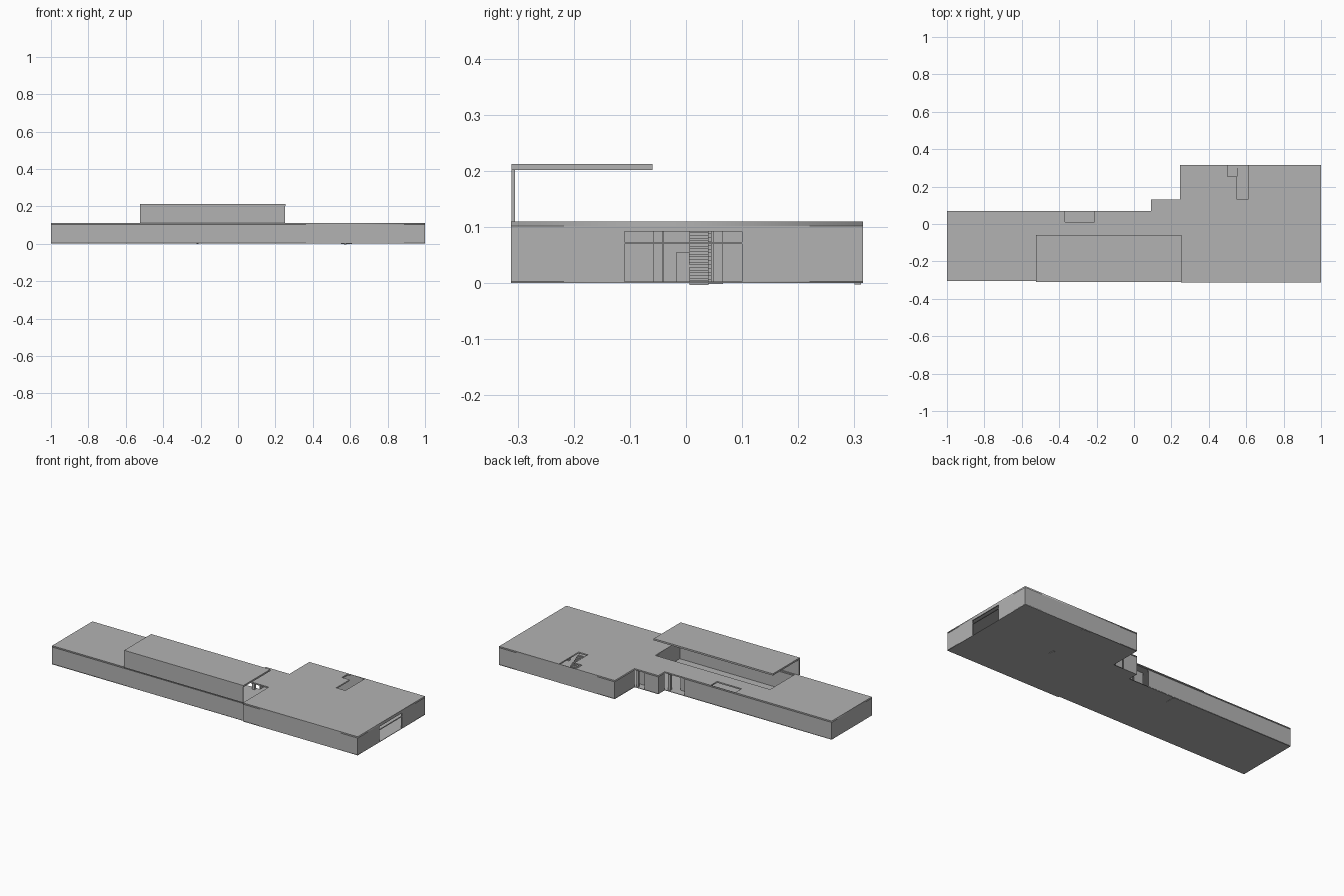
import bpy, bmesh

if "Cube" in bpy.data.objects:
    bpy.data.objects.remove(bpy.data.objects["Cube"])

mat = bpy.data.materials.new("plaster_grey")
mat.diffuse_color = (0.45, 0.45, 0.45, 1)
mat.use_nodes = True
mat.node_tree.nodes["Principled BSDF"].inputs["Base Color"].default_value = mat.diffuse_color
T = 0.006   # wall thickness


def box(name, x0, x1, y0, y1, z0, z1):
    me = bpy.data.meshes.new(name)
    bm = bmesh.new()
    bmesh.ops.create_cube(bm, size=1)
    for v in bm.verts:
        v.co = ((x0 + x1) / 2 + v.co.x * (x1 - x0),
                (y0 + y1) / 2 + v.co.y * (y1 - y0),
                (z0 + z1) / 2 + v.co.z * (z1 - z0))
    bm.to_mesh(me)
    bm.free()
    me.materials.append(mat)
    ob = bpy.data.objects.new(name, me)
    bpy.context.collection.objects.link(ob)
    return ob


def plate(name, loops, z0, z1):
    """Flat slab from an outline followed by hole outlines."""
    cu = bpy.data.curves.new(name, 'CURVE')
    cu.dimensions = '2D'
    cu.fill_mode = 'BOTH'
    cu.extrude = (z1 - z0) / 2
    for pts in loops:
        sp = cu.splines.new('POLY')
        sp.points.add(len(pts) - 1)
        for p, (x, y) in zip(sp.points, pts):
            p.co = (x, y, 0, 1)
        sp.use_cyclic_u = True
    tmp = bpy.data.objects.new(name + "_curve", cu)
    bpy.context.collection.objects.link(tmp)
    bpy.context.view_layer.update()
    me = bpy.data.meshes.new_from_object(
        tmp.evaluated_get(bpy.context.evaluated_depsgraph_get()))
    bpy.data.objects.remove(tmp)
    for v in me.vertices:
        v.co.z += (z0 + z1) / 2
    me.materials.clear()
    me.materials.append(mat)
    ob = bpy.data.objects.new(name, me)
    bpy.context.collection.objects.link(ob)


def rect(x0, x1, y0, y1):
    return [(x0, y0), (x1, y0), (x1, y1), (x0, y1)]


def stairs(name, x0, x1, y0, y1, top, n, axis, rev):
    """Solid flight climbing along the given axis."""
    for i in range(n):
        a, b = i / n, (i + 1) / n
        if rev:
            a, b = 1 - b, 1 - a
        z = top * (i + 1) / n
        if axis == 'x':
            box(name, x0 + a * (x1 - x0), x0 + b * (x1 - x0), y0, y1, z - 0.008, z)
        else:
            box(name, x0, x1, y0 + a * (y1 - y0), y0 + b * (y1 - y0), z - 0.008, z)


# Floor and main roof share a stepped footprint
foot = [(-1, -.305), (.25, -.305), (.25, -.312), (1, -.312), (1, .315), (.245, .315),
        (.245, .13), (.09, .13), (.09, .07), (-1, .07)]
plate("floor_slab", [foot], 0, .003)
hall = rect(-.5, .25, -.3, -.07)
left_well = rect(-.37, -.21, .01, .067)
right_well = [(.55, .13), (.61, .13), (.61, .312), (.5, .312), (.5, .255), (.55, .255)]
plate("main_roof", [foot, hall, left_well, right_well], .102, .11)

# Outer walls
H = .102
for x0, x1, y0, y1 in [
    (-1, .25, -.305, -.305 + T), (.25, 1, -.312, -.312 + T),
    (-1, -1 + T, -.305, .07), (-1, -.04, .07 - T / 2, .07),
    (.09, .18, .13 - T, .13), (.09, .09 + T, .07, .13),
    (.245, .245 + T, .13, .315), (.245, 1, .315 - T / 2, .315),
    (1 - T, 1, -.312, -.11), (1 - T, 1, .10, .315),
    (.25, .25 + T, -.312, -.07),
]:
    box("outer_wall", x0, x1, y0, y1, 0, H)

# Entrance header and transom
box("entrance_header", 1 - T, 1, -.11, .10, .092, H)
box("entrance_transom", 1 - T, 1, -.11, .10, .070, .073)

# Raised hall: front wall and high roof
box("hall_front_wall", -.525, .25, -.311, -.305, .11, .203)
box("hall_high_roof", -.525, .253, -.311, -.06, .202, .212)

# Porch posts and inner panes
box("porch_post", .225, .238, .11, .123, 0, H)
box("porch_post", .06, .075, .045, .06, 0, H)
box("porch_pane", -.04, .02, .02, .025, 0, H)
box("porch_pane", .15, .245, .08, .085, 0, H)

# Lobby columns, partitions and staircases
for y in (-.05, .057):
    box("lobby_column", .72, .735, y - .008, y + .008, 0, H)
box("lobby_partition", .3, .306, -.306, -.04, 0, H)
box("lobby_partition", .3, .306, .06, .312, 0, H)
box("lobby_counter", .5, .506, -.018, .006, 0, .055)
stairs("lobby_stair", .33, .58, .006, .04, .095, 20, 'x', True)
stairs("roof_stair", .55, .61, .13, .312, .095, 16, 'y', True)
stairs("left_stair", -.37, -.21, .01, .066, .095, 14, 'x', True)
